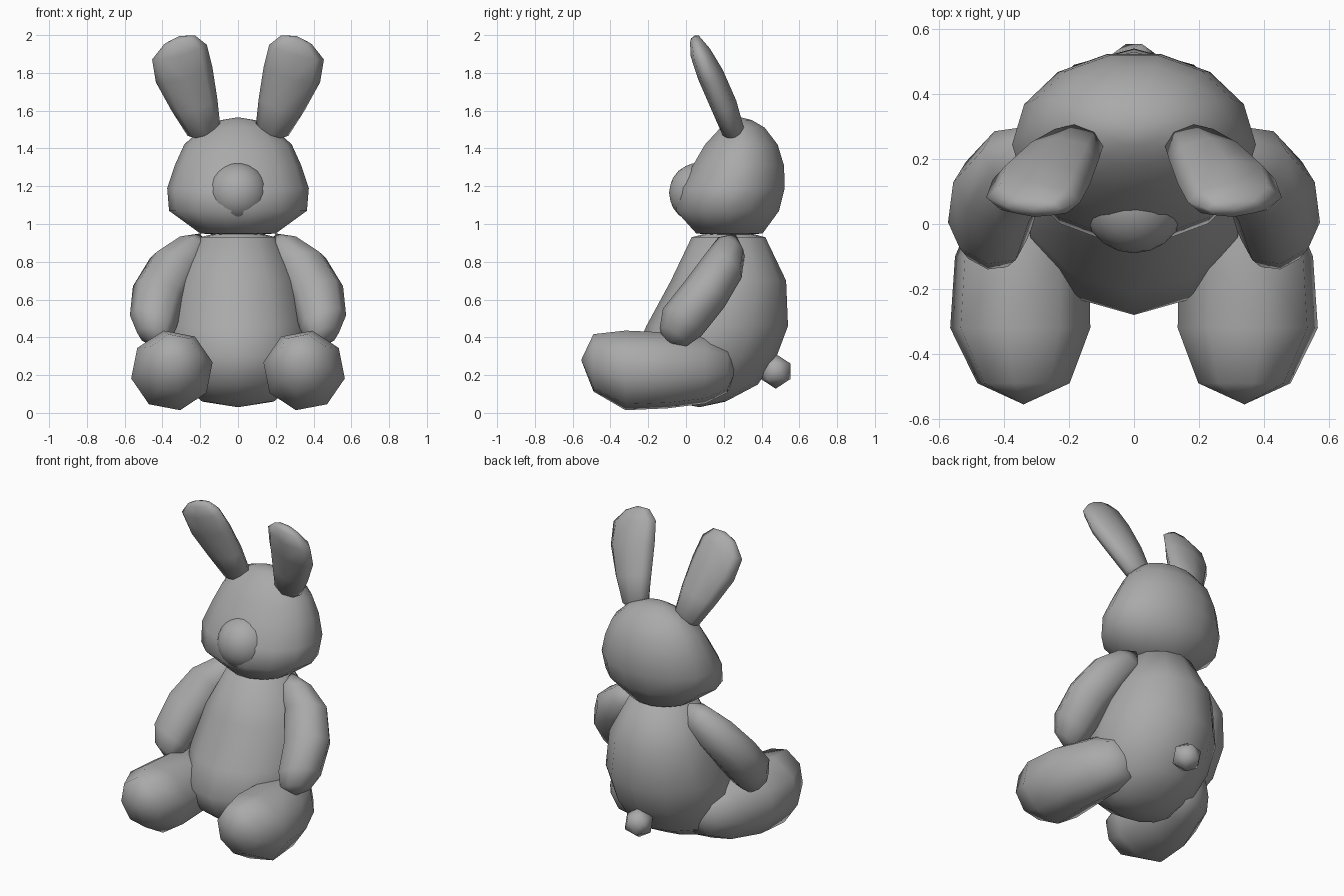
import bpy, bmesh, math
from mathutils import Vector

if "Cube" in bpy.data.objects:
    bpy.data.objects.remove(bpy.data.objects["Cube"])

plush = bpy.data.materials.new("plush grey")
plush.use_nodes = True
GREY = (0.4, 0.4, 0.4, 1)
plush.diffuse_color = GREY
plush.node_tree.nodes["Principled BSDF"].inputs["Base Color"].default_value = GREY


def finish(name, bm):
    bmesh.ops.recalc_face_normals(bm, faces=bm.faces[:])
    mesh = bpy.data.meshes.new(name)
    bm.to_mesh(mesh)
    bm.free()
    for face in mesh.polygons:
        face.use_smooth = True
    mesh.materials.append(plush)
    obj = bpy.data.objects.new(name, mesh)
    bpy.context.collection.objects.link(obj)
    return obj


def loft(name, start, rings, end, u, v, sides, side=1, phase=0.0):
    """Skin elliptical rings (centre, half width, half depth) between two end points."""
    bm = bmesh.new()

    def vert(p):
        return bm.verts.new((p[0] * side, p[1], p[2]))

    loops = []
    for centre, a, b in rings:
        angles = [phase + math.tau * i / sides for i in range(sides)]
        loops.append([vert(Vector(centre) + u * a * math.cos(t) + v * b * math.sin(t))
                      for t in angles])
    first, last = vert(start), vert(end)
    for i in range(sides):
        j = (i + 1) % sides
        bm.faces.new((first, loops[0][i], loops[0][j]))
        bm.faces.new((last, loops[-1][j], loops[-1][i]))
        for low, high in zip(loops, loops[1:]):
            bm.faces.new((low[i], low[j], high[j], high[i]))
    return finish(name, bm)


def upright(name, bottom, profile, top, sides):
    """Loft around z from rows of height, front y, back y and half width."""
    rings = [((0, (f + b) / 2, z), w, (b - f) / 2) for z, f, b, w in profile]
    return loft(name, bottom, rings, top, Vector((1, 0, 0)), Vector((0, 1, 0)), sides)


def ball(name, centre, radius, detail, scale=(1, 1, 1)):
    bm = bmesh.new()
    bmesh.ops.create_icosphere(bm, subdivisions=detail, radius=radius)
    bmesh.ops.scale(bm, vec=scale, verts=bm.verts[:])
    bmesh.ops.translate(bm, vec=centre, verts=bm.verts[:])
    return finish(name, bm)


# Torso
upright("body", (0, 0.07, 0.03), [
    (0.06, -0.08, 0.21, 0.19),
    (0.15, -0.21, 0.38, 0.29),
    (0.30, -0.28, 0.48, 0.36),
    (0.46, -0.21, 0.54, 0.37),
    (0.70, -0.08, 0.53, 0.32),
    (0.93, 0.03, 0.42, 0.20)], (0, 0.23, 0.98), 12)

# Head with a soft muzzle
upright("head", (0, 0.23, 0.935), [
    (0.95, 0.05, 0.41, 0.20),
    (1.07, -0.06, 0.50, 0.365),
    (1.19, -0.04, 0.53, 0.375),
    (1.31, 0.03, 0.525, 0.335),
    (1.42, 0.095, 0.49, 0.285),
    (1.51, 0.18, 0.42, 0.19),
    (1.55, 0.24, 0.35, 0.09)], (0, 0.29, 1.565), 14)
ball("muzzle", (0, 0.07, 1.165), 0.16, 3)

# Tail
ball("tail", (0, 0.475, 0.22), 0.092, 1)

# Paired limbs and ears
ear_axis = Vector((0.15, -0.20, 0.52)).normalized()
ear_wide = Vector((1, -0.05, 0))
ear_wide = (ear_wide - ear_axis * ear_wide.dot(ear_axis)).normalized()
ear_thick = ear_axis.cross(ear_wide)

arm_axis = Vector((0.19, -0.30, -0.43)).normalized()
arm_wide = Vector((1, 0, 0))
arm_wide = (arm_wide - arm_axis * arm_wide.dot(arm_axis)).normalized()
arm_thick = arm_axis.cross(arm_wide)

for label, side in (("left", 1), ("right", -1)):
    loft(label + "_ear", (0.17, 0.26, 1.44), [
        ((0.18, 0.25, 1.49), 0.09, 0.06),
        ((0.23, 0.20, 1.63), 0.125, 0.07),
        ((0.285, 0.13, 1.79), 0.155, 0.07),
        ((0.31, 0.075, 1.91), 0.15, 0.055),
        ((0.308, 0.05, 1.975), 0.085, 0.03)],
        (0.31, 0.045, 1.995), ear_wide, ear_thick, 8, side)

    loft(label + "_arm", (0.20, 0.26, 0.95), [
        ((0.24, 0.24, 0.88), 0.10, 0.085),
        ((0.34, 0.20, 0.78), 0.135, 0.115),
        ((0.42, 0.10, 0.63), 0.145, 0.125),
        ((0.45, -0.02, 0.48), 0.13, 0.125),
        ((0.45, -0.07, 0.40), 0.09, 0.085)],
        (0.45, -0.085, 0.36), arm_wide, arm_thick, 8, side)

    loft(label + "_leg", (0.34, -0.555, 0.28), [
        ((0.34, -0.49, 0.265), 0.145, 0.155),
        ((0.35, -0.32, 0.225), 0.22, 0.215),
        ((0.345, -0.10, 0.225), 0.21, 0.205),
        ((0.29, 0.10, 0.23), 0.18, 0.185),
        ((0.25, 0.22, 0.235), 0.13, 0.13)],
        (0.24, 0.27, 0.24), Vector((1, 0, 0)), Vector((0, 0, 1)), 8, side, -0.2)
